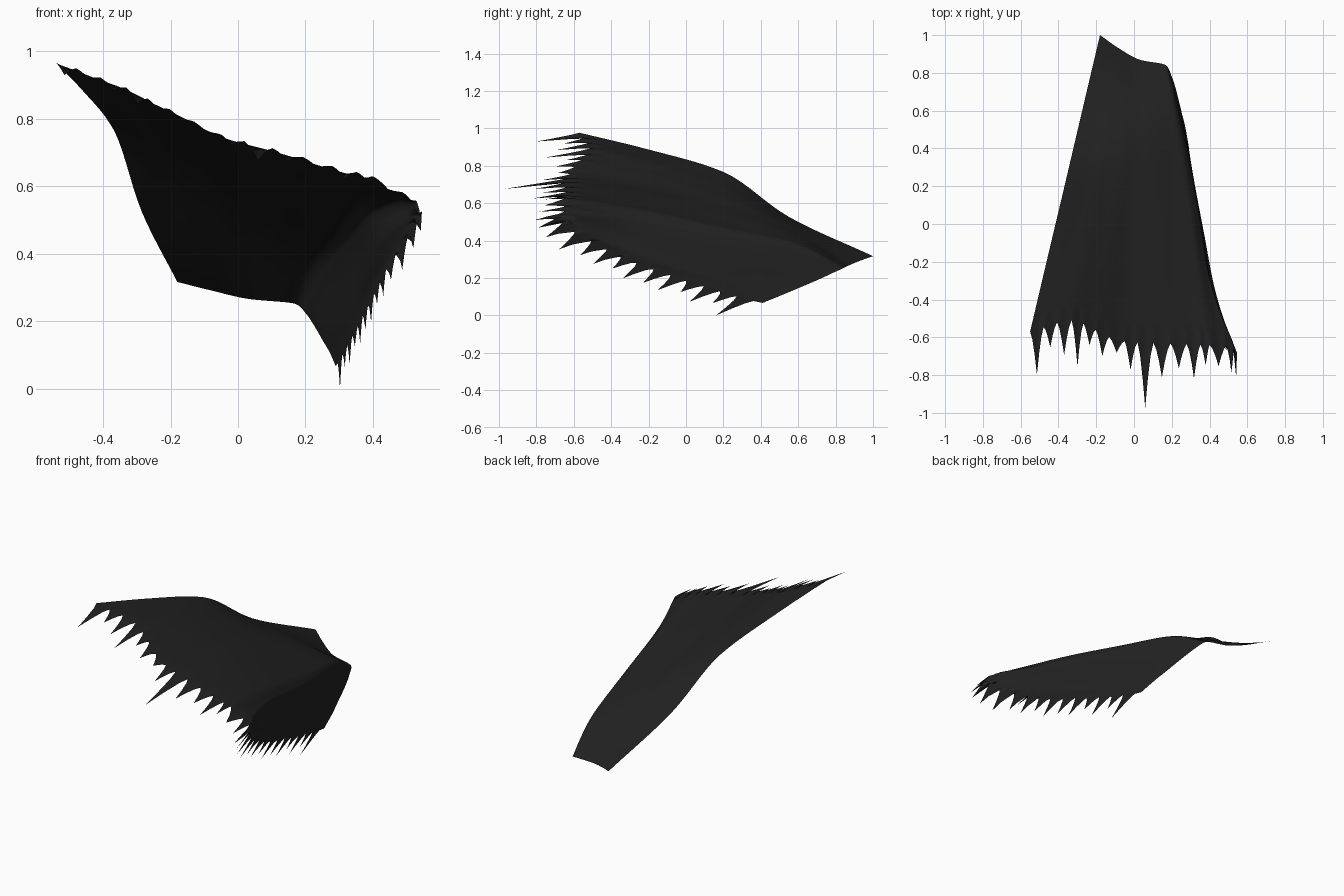
import bpy, bmesh, math

if "Cube" in bpy.data.objects:
    bpy.data.objects.remove(bpy.data.objects["Cube"])

# Strands of the cloth, each running from the collar edge to the hem
STRANDS = [
    [(-.18, 1, .32), (-.286, .55, .53), (-.368, .2, .77), (-.463, -.2, .89), (-.55, -.57, .98)],   # open edge
    [(-.08, .93, .295), (-.14, .53, .515), (-.2, .17, .70), (-.27, -.2, .82), (-.33, -.51, .895)],
    [(.03, .87, .27), (.02, .53, .475), (0, .17, .60), (-.03, -.22, .70), (-.05, -.62, .76)],
    [(.17, .84, .255), (.21, .6, .385), (.28, .2, .47), (.34, -.22, .56), (.40, -.64, .63)],        # fold
    [(.20, .78, .228), (.27, .45, .355), (.335, .1, .43), (.405, -.3, .505), (.53, -.65, .56)],
    [(.22, .72, .20), (.29, .38, .29), (.352, .03, .36), (.415, -.35, .44), (.545, -.68, .53)],     # front corner
    [(.255, .58, .14), (.345, .08, .25), (.44, -.42, .36)],                                         # hanging flap
    [(.27, .52, .115), (.355, .0, .19)],
    [(.29, .41, .07), (.295, .36, .08)],
]
# Tatters in each gap between strands, and their lengths
TEETH = [3, 4, 6, 2, 1, 4, 5, 4]
LENGTHS = [.24, .12, .18, .24, .1, .12, .07, .15, .345, .18, .13, .18, .11, .11, .14,
           .15, .13, .14, .15, .12, .13, .1, .14, .12, .13, .09, .14, .1, .18]
SEG, ROWS = 6, 28


def smooth_sample(pts, u):
    """Point on a curve through pts that never overshoots them; u in 0..1."""
    n = len(pts) - 1
    x = min(max(u, 0), 1) * n
    i = min(int(x), n - 1)
    f = x - i

    def slope(k, c):
        a = pts[k][c] - pts[k - 1][c] if k > 0 else None
        b = pts[k + 1][c] - pts[k][c] if k < n else None
        if a is None:
            return b
        if b is None:
            return a
        return 2 * a * b / (a + b) if a * b > 0 else 0

    out = []
    for c in range(3):
        p, q = pts[i][c], pts[i + 1][c]
        out.append((2*f**3 - 3*f*f + 1) * p + (f**3 - 2*f*f + f) * slope(i, c)
                   + (3*f*f - 2*f**3) * q + (f**3 - f*f) * slope(i + 1, c))
    return out


# Column positions: SEG columns per tatter, with its hem offset
columns, tooth = [], 0
for span, count in enumerate(TEETH):
    for k in range(count):
        for s in range(SEG):
            f = s / SEG
            t = (span + (k + f) / count) / len(TEETH)
            columns.append((t, LENGTHS[tooth] * (1 - abs(2 * f - 1)) ** 1.5))
        tooth += 1
columns.append((1.0, 0.0))

# Cloth sheet
bm = bmesh.new()
grid = []
for r in range(ROWS + 1):
    v = r / ROWS
    row_pts = [smooth_sample(strand, v) for strand in STRANDS]
    row = []
    for t, reach in columns:
        x, y, z = smooth_sample(row_pts, t)
        z += .004 * v * math.sin(t * 70) * math.sin(math.pi * t)   # faint ripples
        if r == ROWS:
            # front tatters point forward, flap tatters also droop
            droop = min(max((t - .5) / .2, 0), 1)
            y -= reach * (1 - .14 * droop)
            z -= reach * (.14 + .36 * droop)
        row.append(bm.verts.new((x, y, z)))
    grid.append(row)
for a, b in zip(grid, grid[1:]):
    for i in range(len(columns) - 1):
        bm.faces.new((a[i], b[i], b[i + 1], a[i + 1]))

# Rest on the ground
low = min(v.co.z for v in bm.verts)
for v in bm.verts:
    v.co.z -= low
for f in bm.faces:
    f.smooth = True

mesh = bpy.data.meshes.new("tattered_cape")
bm.to_mesh(mesh)
bm.free()
cape = bpy.data.objects.new("tattered_cape", mesh)
bpy.context.collection.objects.link(cape)

black = bpy.data.materials.new("black cloth")
black.diffuse_color = (.016, .016, .016, 1)
black.use_nodes = True
black.node_tree.nodes["Principled BSDF"].inputs["Base Color"].default_value = black.diffuse_color
mesh.materials.append(black)
